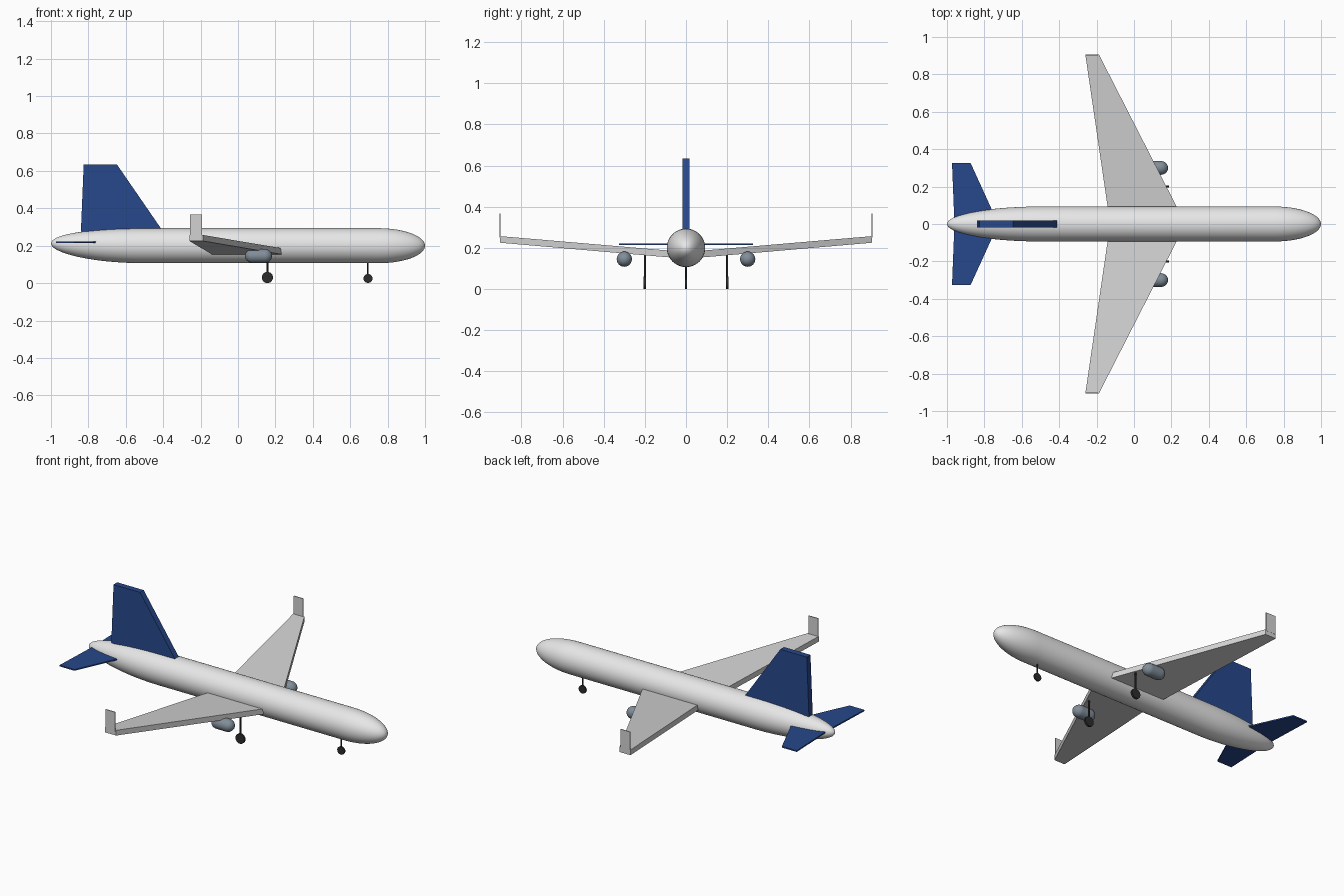
import bpy, bmesh, math
from mathutils import Vector, Matrix

old = bpy.data.objects.get("Cube")
if old:
    bpy.data.objects.remove(old)


def material(name, rgb, rough=0.5):
    m = bpy.data.materials.new(name)
    m.use_nodes = True
    m.diffuse_color = (*rgb, 1)
    bsdf = m.node_tree.nodes["Principled BSDF"]
    bsdf.inputs["Base Color"].default_value = (*rgb, 1)
    bsdf.inputs["Roughness"].default_value = rough
    return m


WHITE = material("body white", (0.8, 0.8, 0.8))
GREY = material("wing grey", (0.65, 0.65, 0.65))
BLUE = material("tail blue", (0.02, 0.065, 0.26))
STEEL = material("engine steel", (0.22, 0.27, 0.32))
BLACK = material("gear black", (0.025, 0.025, 0.025))


def finish(name, bm, mat, smooth=False):
    bmesh.ops.recalc_face_normals(bm, faces=bm.faces)
    mesh = bpy.data.meshes.new(name)
    bm.to_mesh(mesh)
    bm.free()
    mesh.materials.append(mat)
    ob = bpy.data.objects.new(name, mesh)
    bpy.context.collection.objects.link(ob)
    if smooth:
        bpy.ops.object.select_all(action="DESELECT")
        ob.select_set(True)
        bpy.context.view_layer.objects.active = ob
        bpy.ops.object.shade_smooth_by_angle(angle=math.radians(40))
    return ob


def loft(name, loops, mat, smooth=False):
    """Skin a row of equally sized loops and cap both ends."""
    bm = bmesh.new()
    rows = [[bm.verts.new(p) for p in loop] for loop in loops]
    n = len(rows[0])
    for a, b in zip(rows, rows[1:]):
        for i in range(n):
            j = (i + 1) % n
            bm.faces.new((a[i], a[j], b[j], b[i]))
    bm.faces.new(rows[0])
    bm.faces.new(rows[-1])
    return finish(name, bm, mat, smooth)


def round_body(name, centre, radius, start, end, back, front, mat, lift=0, sides=48):
    """Tube along x with elliptical ends; lift raises the back tip."""
    steps = 14
    arc = [math.pi / 2 * (0.02 + 0.98 * i / steps) for i in range(steps + 1)]
    rings = [(start + back * (1 - math.cos(a)), math.sin(a)) for a in arc]
    rings += [(end - front * (1 - math.cos(a)), math.sin(a)) for a in reversed(arc)]
    loops = []
    for x, s in rings:
        rise = lift * max(0, (start + back - x) / back) ** 2
        loops.append([Vector(centre) + Vector((x, radius * s * math.cos(t), rise + radius * s * math.sin(t)))
                      for t in (2 * math.pi * k / sides for k in range(sides))])
    return loft(name, loops, mat, True)


def cylinder(name, centre, radius, length, axis, mat, sides=24):
    bm = bmesh.new()
    turn = Matrix.Rotation(math.pi / 2, 4, "X") if axis == "Y" else Matrix()
    bmesh.ops.create_cone(bm, cap_ends=True, segments=sides, radius1=radius, radius2=radius,
                          depth=length, matrix=Matrix.Translation(centre) @ turn)
    return finish(name, bm, mat, True)


def panel(name, sections, mat):
    """Boxed surface from sections of (y, back x, front x, bottom z, top z)."""
    return loft(name, [[(b, y, lo), (f, y, lo), (f, y, hi), (b, y, hi)]
                       for y, b, f, lo, hi in sections], mat)


# Fuselage
round_body("fuselage", (0, 0, 0.2), 0.0935, -1, 1, 0.5, 0.25, WHITE, lift=0.012)

# Vertical fin
fin = [(-0.84, 0.275), (-0.825, 0.634), (-0.647, 0.634), (-0.4, 0.275)]
loft("tail_fin", [[(x, y, z) for x, z in fin] for y in (-0.018, 0.018)], BLUE)

# Paired parts
for side, s in (("left", 1), ("right", -1)):
    panel(f"{side}_wing", [(s * 0.085, -0.14, 0.232, 0.154, 0.187),
                           (s * 0.905, -0.26, -0.187, 0.225, 0.257)], GREY)
    panel(f"{side}_winglet", [(s * 0.901, -0.257, -0.192, 0.25, 0.366),
                              (s * 0.906, -0.257, -0.192, 0.25, 0.366)], GREY)
    panel(f"{side}_tailplane", [(0, -0.96, -0.725, 0.214, 0.222),
                                (s * 0.325, -0.973, -0.873, 0.214, 0.222)], BLUE)
    round_body(f"{side}_engine", (0.11, s * 0.3, 0.145), 0.037, -0.072, 0.072,
               0.04, 0.04, STEEL, sides=32)
    cylinder(f"{side}_main_strut", (0.157, s * 0.2, 0.1), 0.005, 0.14, "Z", BLACK, 12)
    cylinder(f"{side}_main_wheel", (0.157, s * 0.2, 0.03), 0.03, 0.012, "Y", BLACK)

# Nose gear
cylinder("nose_strut", (0.695, 0, 0.075), 0.004, 0.1, "Z", BLACK, 12)
cylinder("nose_wheel", (0.695, 0, 0.025), 0.024, 0.01, "Y", BLACK)
